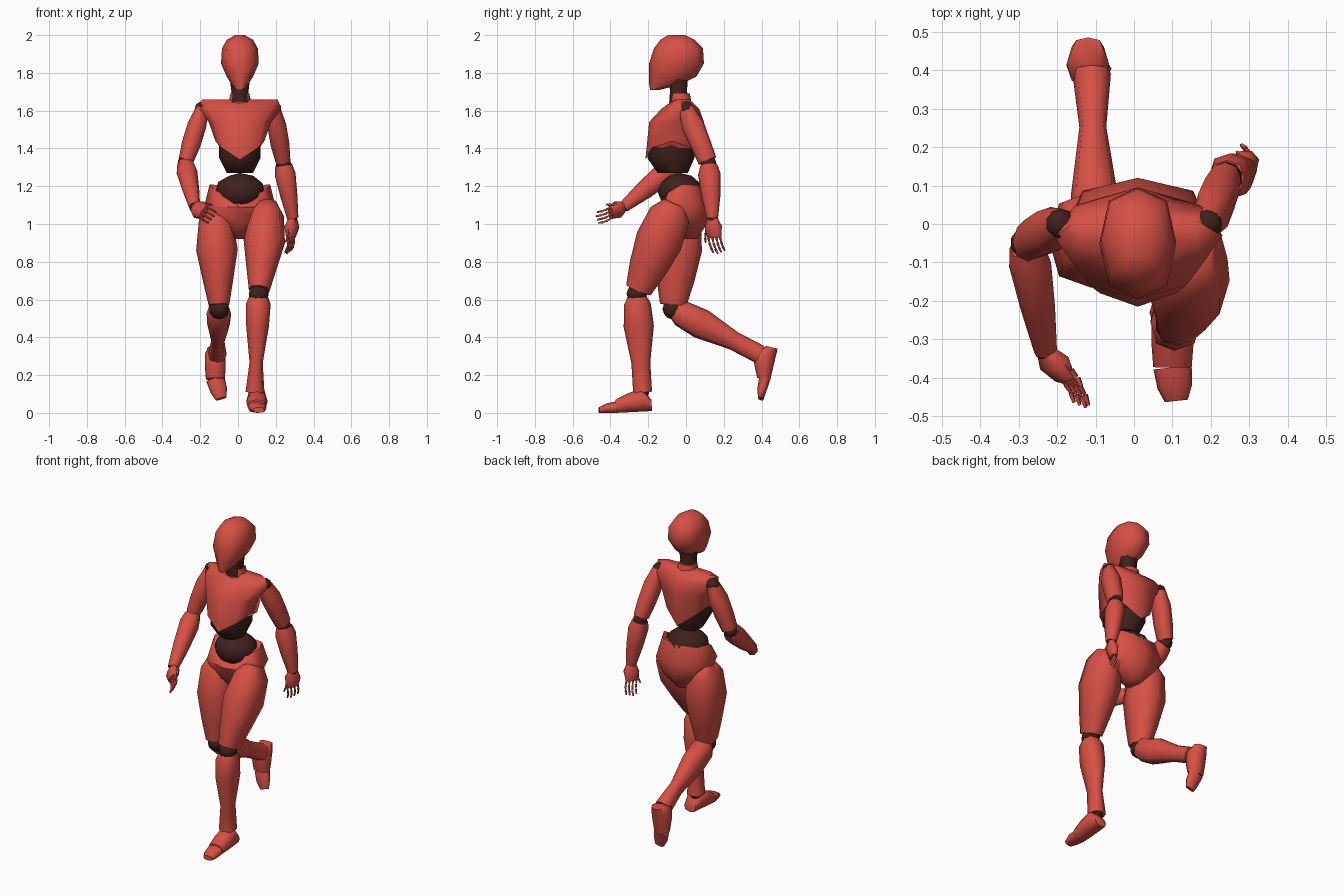
import bpy, bmesh, math
from mathutils import Vector

cube = bpy.data.objects.get("Cube")
if cube:
    bpy.data.objects.remove(cube, do_unlink=True)


def material(name, color):
    mat = bpy.data.materials.new(name)
    mat.use_nodes = True
    mat.diffuse_color = color
    mat.node_tree.nodes["Principled BSDF"].inputs["Base Color"].default_value = color
    return mat


RED = material("shell_red", (.68, .08, .06, 1))
DARK = material("joint_dark", (.05, .015, .012, 1))
SIDEWAYS, UP = Vector((1, 0, 0)), Vector((0, 0, 1))


def finish(name, bm, mat):
    bmesh.ops.recalc_face_normals(bm, faces=bm.faces)
    mesh = bpy.data.meshes.new(name)
    bm.to_mesh(mesh)
    bm.free()
    mesh.materials.append(mat)
    part = bpy.data.objects.new(name, mesh)
    bpy.context.collection.objects.link(part)
    bpy.ops.object.select_all(action='DESELECT')
    part.select_set(True)
    bpy.context.view_layer.objects.active = part
    bpy.ops.object.shade_smooth_by_angle(angle=math.radians(60))


def skin(name, rings, axis, side, mat, sides=8, dip=None):
    """Bridge squarish rings of (centre, half width, half depth)."""
    bm = bmesh.new()
    across = (side - axis * side.dot(axis)).normalized()
    outward = axis.cross(across)
    loops = []
    for centre, width, depth in rings:
        loop = []
        for k in range(sides):
            angle = math.tau * k / sides
            c, s = [math.copysign(abs(f) ** .8, f) for f in (math.cos(angle), math.sin(angle))]
            loop.append(bm.verts.new(centre + across * c * width + outward * s * depth))
        loops.append(loop)
    # Pull the middle of the first ring down into a V at front and back
    if dip:
        for k, vert in enumerate(loops[0]):
            s = math.sin(math.tau * k / sides)
            vert.co.z -= dip[0 if s < 0 else 1] * abs(s) ** 3
    for low, high in zip(loops, loops[1:]):
        for k in range(sides):
            n = (k + 1) % sides
            bm.faces.new((low[k], low[n], high[n], high[k]))
    bm.faces.new(loops[0])
    bm.faces.new(loops[-1])
    finish(name, bm, mat)


def segment(name, start, end, profile, side=SIDEWAYS, sole=False, sides=8):
    """Limb piece along a bone; profile holds (fraction, half width, half depth)."""
    start, end = Vector(start), Vector(end)
    axis = (end - start).normalized()
    lift = axis.cross(side).normalized() if sole else Vector()
    rings = [(start.lerp(end, t) + lift * depth, width, depth) for t, width, depth in profile]
    skin(name, rings, axis, side, RED, sides)


def stack(name, rings, mat=RED, dip=None):
    """Upright body piece from rings of (height, y, half width, half depth)."""
    skin(name, [(Vector((.01, y, z)), width, depth) for z, y, width, depth in rings],
         UP, SIDEWAYS, mat, dip=dip)


def ball(name, centre, size):
    bm = bmesh.new()
    bmesh.ops.create_icosphere(bm, subdivisions=2, radius=1)
    bmesh.ops.scale(bm, vec=size, verts=bm.verts)
    bmesh.ops.translate(bm, vec=centre, verts=bm.verts)
    finish(name, bm, DARK)


def joint(name, centre, radius):
    ball(name, centre, (radius, radius, radius))


def finger(name, base, tip, bend, side):
    """Three tapering pieces along a gentle curl."""
    steps = [i / 3 for i in range(4)]
    points = [base.lerp(tip, f) + bend * math.sin(f * math.pi) for f in steps]
    for label, a, b in zip(("base", "middle", "tip"), points, points[1:]):
        segment(f"{name}_{label}", a, b, FINGER, side, sides=4)


def hand(label, wrist, knuckles, tips, side):
    wrist, knuckles, tips = Vector(wrist), Vector(knuckles), Vector(tips)
    axis = (knuckles - wrist).normalized()
    side = (side - axis * side.dot(axis)).normalized()
    bend = axis.cross(side) * .01
    joint(label + "_wrist", wrist, .025)
    segment(label + "_palm", wrist, knuckles, PALM, side)
    for i, name in enumerate(("index", "middle", "ring", "little")):
        offset = side * (i - 1.5) * .023
        reach = 1 - .08 * abs(i - 1)
        finger(f"{label}_{name}_finger", knuckles + offset,
               knuckles.lerp(tips, reach) + offset, bend, side)
    finger(label + "_thumb", wrist.lerp(knuckles, .5) - side * .04,
           knuckles.lerp(tips, .3) - side * .06, bend, side)


# Limb cross-sections shared by both sides
THIGH = [(0, .05, .06), (.13, .09, .11), (.42, .11, .125), (.72, .08, .1), (.96, .055, .07)]
SHIN = [(.03, .05, .05), (.1, .065, .07), (.33, .06, .08), (.7, .035, .05), (1, .05, .05)]
FOOT = [(0, .04, .03), (.25, .055, .06), (.65, .055, .05), (1, .05, .035)]
TOES = [(.03, .05, .03), (.6, .045, .025), (1, .03, .015)]
UPPER_ARM = [(0, .035, .04), (.3, .05, .06), (.65, .05, .055), (.95, .04, .05)]
FOREARM = [(.03, .045, .045), (.2, .055, .06), (.6, .045, .05), (1, .03, .03)]
PALM = [(0, .03, .02), (.45, .05, .035), (1, .04, .02)]
FINGER = [(0, .008, .008), (.9, .005, .005)]

# Head and neck
stack("head", [(1.71, -.165, .02, .025), (1.74, -.11, .045, .085), (1.78, -.07, .07, .125),
               (1.85, -.05, .1, .145), (1.93, -.04, .095, .13), (1.975, -.045, .07, .09),
               (2, -.05, .025, .045)])
stack("neck", [(1.63, -.03, .06, .06), (1.7, -.04, .045, .045), (1.78, -.04, .055, .05)], DARK)
stack("collar", [(1.64, -.03, .06, .06), (1.69, -.03, .05, .05)])

# Torso shells over a dark core
stack("chest", [(1.44, -.07, .13, .145), (1.54, -.05, .165, .145),
                (1.61, -.03, .22, .1), (1.66, -.02, .2, .04)], dip=(.1, .12))
stack("ribcage", [(1.27, -.07, .07, .08), (1.35, -.08, .11, .125), (1.46, -.07, .11, .11)], DARK)
ball("belly", (.01, -.03, 1.17), (.135, .12, .1))
stack("pelvis", [(1.21, -.02, .16, .1), (1.09, -.02, .19, .14),
                 (1, -.01, .13, .12), (.92, 0, .04, .06)], dip=(.12, .01))

# Legs: hip, knee, ankle, then heel, ball and tip along the sole
LEGS = {
    "left": [(.16, -.06, 1.11), (.11, -.26, .63), (.09, -.23, .11),
             (.1, -.18, .01), (.1, -.37, 0), (.11, -.46, 0)],
    "right": [(-.12, -.02, 1.09), (-.1, -.07, .55), (-.11, .39, .31),
              (-.12, .485, .34), (-.12, .445, .17), (-.09, .41, .07)],
}
for label, (hip, knee, ankle, heel, instep, tip) in LEGS.items():
    segment(label + "_thigh", hip, knee, THIGH)
    joint(label + "_knee", knee, .055)
    segment(label + "_shin", knee, ankle, SHIN)
    joint(label + "_ankle", ankle, .035)
    segment(label + "_foot", heel, instep, FOOT, sole=True)
    segment(label + "_toes", instep, tip, TOES, sole=True)

# Arms: shoulder, elbow, wrist, knuckles, fingertips and the line across the palm
ARMS = {
    "left": [(.19, 0, 1.61), (.24, .12, 1.32), (.29, .14, 1.03),
             (.28, .15, .93), (.26, .18, .84), (.4, .9, 0)],
    "right": [(-.19, 0, 1.61), (-.28, -.05, 1.32), (-.23, -.33, 1.09),
              (-.18, -.4, 1.06), (-.13, -.48, 1.03), (-.5, 0, -.9)],
}
for label, (shoulder, elbow, wrist, knuckles, tips, side) in ARMS.items():
    joint(label + "_shoulder", shoulder, .04)
    segment(label + "_upper_arm", shoulder, elbow, UPPER_ARM)
    joint(label + "_elbow", elbow, .042)
    segment(label + "_forearm", elbow, wrist, FOREARM)
    hand(label, wrist, knuckles, tips, Vector(side))
